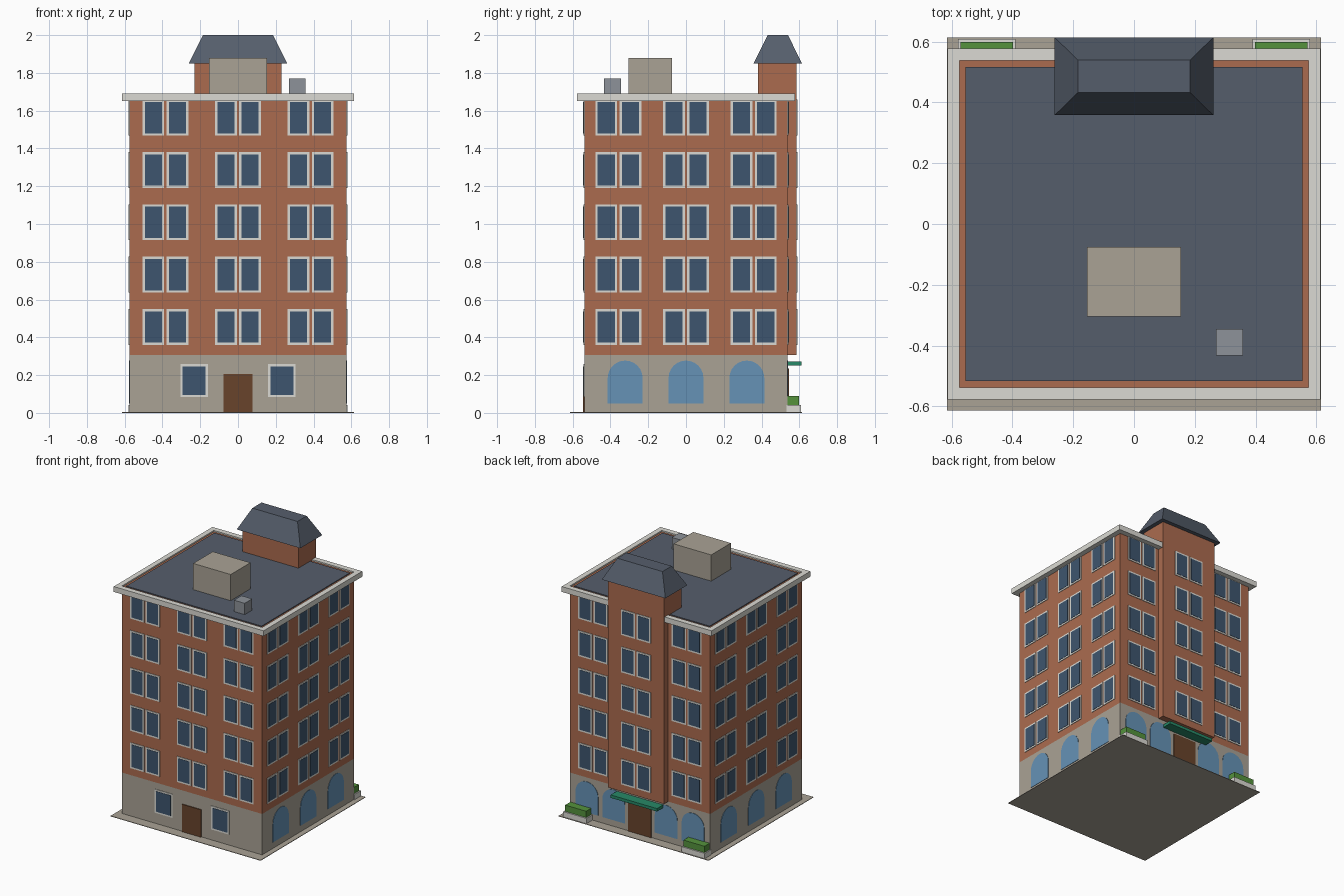
import bpy, bmesh
from math import pi, cos, sin
from mathutils import Matrix, Vector

if "Cube" in bpy.data.objects:
    bpy.data.objects.remove(bpy.data.objects["Cube"])


def mat(name, hexcol):
    lin = [(int(hexcol[i:i + 2], 16) / 255) ** 2.2 for i in (0, 2, 4)]
    m = bpy.data.materials.new(name)
    m.diffuse_color = (*lin, 1)
    m.use_nodes = True
    m.node_tree.nodes["Principled BSDF"].inputs["Base Color"].default_value = m.diffuse_color
    return m


BRICK = mat("brick", "AA6B50")
STONE = mat("stone", "A8A194")
TRIM = mat("trim", "DAD9D2")
GLASS = mat("glass", "40566E")
ARCH = mat("arch_glass", "6691B5")
SLATE = mat("slate", "565E6B")
WOOD = mat("wood", "68452F")
AWNING = mat("awning_green", "2C8767")
LEAF = mat("leaf", "55913F")
METAL = mat("metal", "8C9198")


def finish(name, bm, material):
    bmesh.ops.recalc_face_normals(bm, faces=bm.faces)
    me = bpy.data.meshes.new(name)
    bm.to_mesh(me)
    bm.free()
    ob = bpy.data.objects.new(name, me)
    me.materials.append(material)
    bpy.context.collection.objects.link(ob)
    return ob


def add_box(bm, x0, x1, y0, y1, z0, z1, xf=Matrix()):
    size = Matrix.Diagonal((x1 - x0, y1 - y0, z1 - z0, 1))
    centre = Matrix.Translation(((x0 + x1) / 2, (y0 + y1) / 2, (z0 + z1) / 2))
    return bmesh.ops.create_cube(bm, size=1, matrix=xf @ centre @ size)["verts"]


def box(name, material, *dims):
    bm = bmesh.new()
    add_box(bm, *dims)
    return finish(name, bm, material)


def add_arch(bm, u, w, z0, z1, d, xf):
    # Round-headed panel extruded outward from the wall plane at -d
    r = w / 2
    pts = [(u - r, z0), (u + r, z0)]
    pts += [(u + r * cos(pi * i / 12), z1 - r + r * sin(pi * i / 12)) for i in range(13)]
    face = bm.faces.new([bm.verts.new(xf @ Vector((x, -d + 0.01, z))) for x, z in pts])
    out = bmesh.ops.extrude_face_region(bm, geom=[face])["geom"]
    bmesh.ops.translate(bm, verts=[v for v in out if isinstance(v, bmesh.types.BMVert)],
                        vec=xf.to_3x3() @ Vector((0, -0.013, 0)))


HX, HY = 0.575, 0.538      # half width and depth of the walls
BAY = 0.585                # outer face of the rear bay

# Pavement, stone ground floor and brick storeys
box("pavement", STONE, -0.615, 0.615, -0.614, 0.614, 0, 0.004)
box("ground_floor", STONE, -HX, HX, -HY, HY, 0, 0.307)
box("brick_walls", BRICK, -HX, HX, -HY, HY, 0.307, 1.68)
box("rear_bay", BRICK, -0.23, 0.23, 0.38, BAY, 0.307, 1.85)

# Cornice ring and roof deck
bm = bmesh.new()
for s in (-1, 1):
    y0, y1 = sorted((s * HY, s * 0.578))
    x0, x1 = sorted((s * HX, s * 0.614))
    add_box(bm, -0.614, 0.614, y0, y1, 1.65, 1.69)
    add_box(bm, x0, x1, -HY, HY, 1.65, 1.69)
finish("cornice", bm, TRIM)
box("roof_deck", SLATE, -0.555, 0.555, -0.516, 0.516, 1.67, 1.686)

# Tapered roof over the bay
bm = bmesh.new()
for v in add_box(bm, -0.261, 0.261, 0.358, 0.614, 1.85, 2.0):
    if v.co.z > 1.9:
        v.co.x *= 0.185 / 0.261
        v.co.y = 0.486 + (v.co.y - 0.486) * 0.054 / 0.128
finish("bay_roof", bm, SLATE)

# Rooftop structures
box("stair_housing", STONE, -0.154, 0.154, -0.305, -0.075, 1.68, 1.88)
box("roof_vent", METAL, 0.27, 0.358, -0.433, -0.345, 1.68, 1.77)

# Windows: each wall is (name, turn about z, [(pair centre, wall distance)])
frames, panes, arches = bmesh.new(), bmesh.new(), bmesh.new()


def add_window(u, w, z0, z1, d, xf):
    b = 0.012
    add_box(frames, u - w / 2, u + w / 2, -d - 0.004, -d + 0.01, z0, z1, xf)
    add_box(panes, u - w / 2 + b, u + w / 2 - b, -d - 0.006, -d + 0.01, z0 + b, z1 - b, xf)


walls = [
    (0, [(-0.384, HY), (0, HY), (0.384, HY)], []),
    (1, [(-0.358, HX), (0, HX), (0.358, HX)], [-0.322, 0, 0.322]),
    (2, [(-0.384, HY), (0, BAY), (0.384, HY)], [-0.435, -0.215, 0.215, 0.435]),
    (3, [(-0.358, HX), (0, HX), (0.358, HX)], [-0.322, 0, 0.322]),
]
for turn, pairs, arch_us in walls:
    xf = Matrix.Rotation(turn * pi / 2, 4, 'Z')
    for floor in range(5):
        z = 0.36 + 0.277 * floor
        for u, d in pairs:
            for s in (-1, 1):
                add_window(u + s * 0.064, 0.115, z, z + 0.19, d, xf)
    for u in arch_us:
        add_arch(arches, u, 0.185, 0.05, 0.277, pairs[0][1], xf)
for s in (-1, 1):
    add_window(s * 0.232, 0.146, 0.083, 0.258, HY, Matrix())
finish("window_frames", frames, TRIM)
finish("window_panes", panes, GLASS)
finish("arched_windows", arches, ARCH)

# Doors and rear awning
box("front_door", WOOD, -0.077, 0.077, -HY - 0.007, -HY + 0.01, 0.004, 0.207)
box("rear_door", WOOD, -0.095, 0.095, HY - 0.01, HY + 0.006, 0.004, 0.235)
box("rear_awning", AWNING, -0.19, 0.19, HY - 0.005, 0.611, 0.25, 0.272)

# Planters either side of the rear entrance
for side, s in (("left", -1), ("right", 1)):
    x0, x1 = sorted((s * 0.39, s * 0.58))
    box(side + "_planter", TRIM, x0, x1, HY - 0.005, 0.609, 0.004, 0.043)
    box(side + "_hedge", LEAF, x0 + 0.009, x1 - 0.009, HY, 0.599, 0.043, 0.09)
